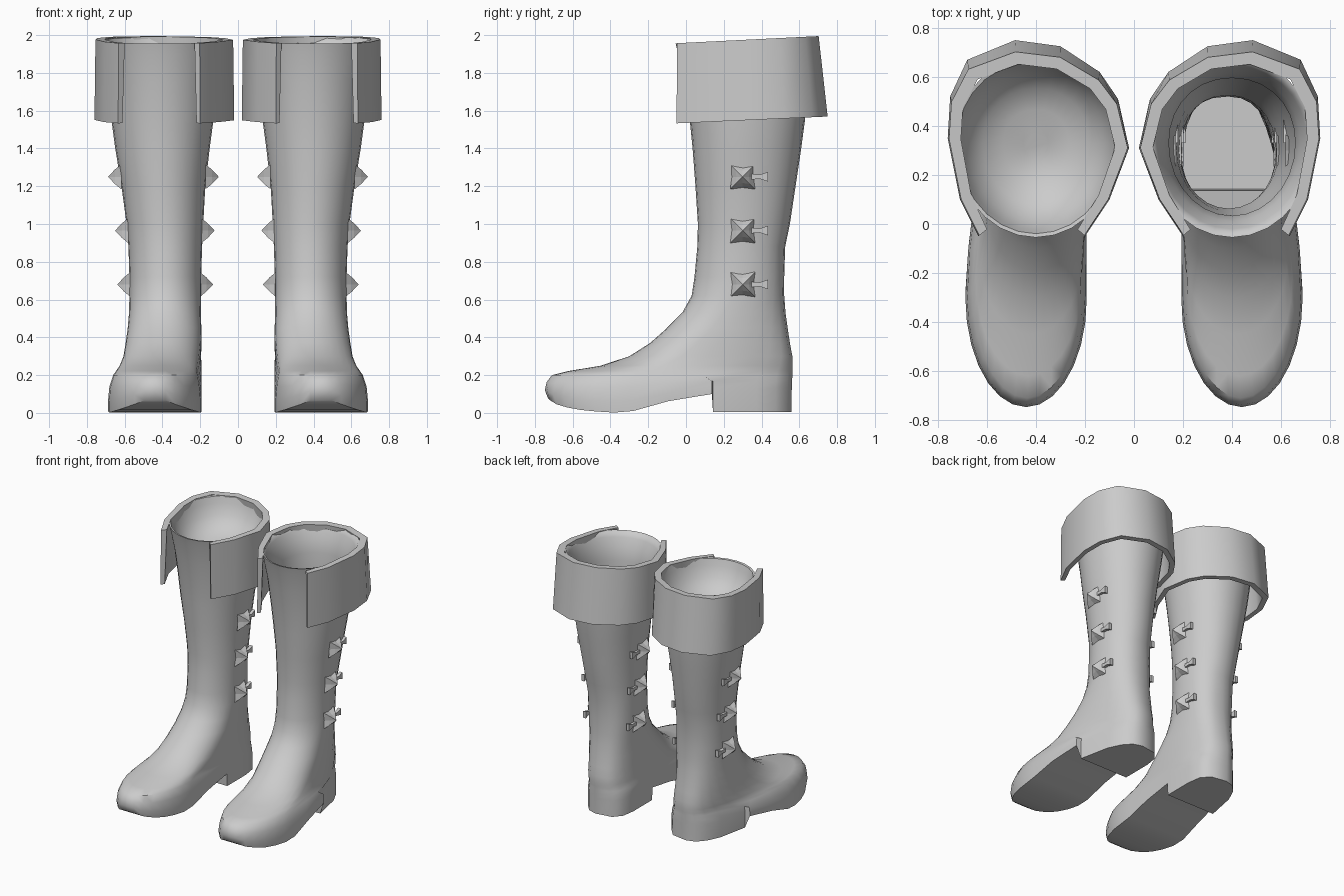
import bpy, bmesh, math

if "Cube" in bpy.data.objects:
    bpy.data.objects.remove(bpy.data.objects["Cube"])

grey = bpy.data.materials.new("boot grey")
grey.diffuse_color = (0.6, 0.6, 0.6, 1)
grey.use_nodes = True
grey.node_tree.nodes["Principled BSDF"].inputs["Base Color"].default_value = grey.diffuse_color
N = 28


def make(name, verts, faces, side, angle=None):
    """Build one part, mirrored for the left boot when side is -1."""
    bm = bmesh.new()
    vs = [bm.verts.new((x * side, y, z)) for x, y, z in verts]
    for f in faces:
        bm.faces.new([vs[i] for i in f])
    bmesh.ops.recalc_face_normals(bm, faces=bm.faces)
    me = bpy.data.meshes.new(name)
    bm.to_mesh(me)
    bm.free()
    me.materials.append(grey)
    ob = bpy.data.objects.new(name, me)
    bpy.context.collection.objects.link(ob)
    if angle:
        bpy.ops.object.select_all(action='DESELECT')
        ob.select_set(True)
        bpy.context.view_layer.objects.active = ob
        bpy.ops.object.shade_smooth_by_angle(angle=math.radians(angle))
    return ob


def lerp(table, t):
    """Piecewise linear lookup."""
    if t <= table[0][0]:
        return table[0][1]
    for (a, va), (b, vb) in zip(table, table[1:]):
        if t <= b:
            return va + (vb - va) * (t - a) / (b - a)
    return table[-1][1]


SOLE = [(-.74, .085), (-.7, .05), (-.6, .02), (-.4, 0), (-.28, .01),
        (-.15, .045), (0, .09), (.08, .1), (.15, .1)]
# Squareness of the back half by height, inner and outer side
INNER = [(.2, 3.6), (.35, 3.1), (.6, 2.7), (1, 2.1)]
OUTER = [(.2, 2.3), (1, 2.1)]

# Body rings: height, front y, widest y, back y, half width, centre x
RINGS = [
    (0, -.73, -.28, .558, .248, .44), (.11, -.747, -.3, .56, .248, .44),
    (.16, -.738, -.3, .562, .241, .44), (.2, -.71, -.27, .563, .226, .435),
    (.222, -.62, -.22, .564, .216, .43), (.25, -.45, -.12, .565, .21, .42),
    (.3, -.3, -.02, .563, .203, .41), (.37, -.19, .06, .55, .2, .4),
    (.45, -.10, .14, .538, .195, .39), (.53, -.02, .2, .527, .19, .387),
    (.62, .03, .25, .52, .19, .385), (.72, .045, .28, .52, .19, .385),
    (.88, .06, .29, .525, .195, .385), (1.0, .063, .3, .55, .203, .387),
    (1.2, .05, .31, .58, .222, .395), (1.4, .035, .31, .61, .25, .4),
    (1.55, .02, .32, .63, .27, .4), (1.75, -.01, .33, .65, .295, .4),
    (1.9, -.04, .33, .665, .325, .4), (1.955, -.055, .33, .675, .335, .4)]


def ring(i):
    z, yf, ym, yb, w, cx = RINGS[i]
    out = []
    heel_k = [k for k in range(N // 2) if -.28 + .838 * -math.cos(2 * math.pi * k / N) > .14][0]
    for k in range(N):
        a = 2 * math.pi * k / N - math.pi / 2
        c, s = math.cos(a), math.sin(a)
        n = 2 if s < 0 else lerp(INNER if c < 0 else OUTER, z)
        x = cx + w * math.copysign(max(0, 1 - abs(s) ** n) ** (1 / n), c)
        if k in (0, N // 2):
            x = cx
        y = ym + (yb - ym if s > 0 else ym - yf) * s
        # The foot turns out slightly, so the heel sits further in
        x -= max(0, cx - .388) * min(1, max(0, (y + .2) / .6)) if z < .5 else 0
        if z < .6:
            x = max(x, .193)
        # Step of the heel: two neighbouring vertices meet at its front
        m = min(k, N - k)
        if i < 3 and m in (heel_k - 1, heel_k):
            y = .137 if m < heel_k else .143
        if z < .2:
            # Spread the low rings evenly between the sole and the foot side
            h = lerp(SOLE, y)
            h += (.2 - h) * (0, .3, .68)[i]
            if i == 0 and m >= heel_k:
                h = .004
        else:
            h = z + (.05 * (y + .05) if z > 1.8 else 0)
        out.append((x, y, h))
    return out


def tube(count, n):
    return [(r * n + k, r * n + (k + 1) % n, (r + 1) * n + (k + 1) % n, (r + 1) * n + k)
            for r in range(count - 1) for k in range(n)]


def boot_body(side):
    verts = [p for i in range(len(RINGS)) for p in ring(i)]
    faces = tube(len(RINGS), N)
    # Arched sole and heel made of strips across the foot
    faces.append((0, 1, N - 1))
    faces += [(k, k + 1, N - k - 1, N - k) for k in range(1, N // 2 - 1)]
    faces.append((N // 2 - 1, N // 2, N // 2 + 1))
    make("boot_body", verts, faces, side, 45)


# Folded cuff outline, open at the front
CUFF = [(.20, -.05), (.10, .1), (.02, .31), (.065, .51), (.14, .62), (.3, .725),
        (.485, .75), (.68, .67), (.75, .52), (.76, .35), (.71, .1), (.635, -.05)]


def cuff(side):
    def level(scale, back, base, slope):
        out = []
        for x, y in CUFF:
            d = y - .33
            d *= (back if d > 0 else 1) * (scale if d > 0 else 1 - (1 - scale) * .5)
            out.append((.4 + (x - .4) * scale, .33 + d, base + slope * (d + .38)))
        return out
    loops = [level(.985, .9, 1.957, .05), level(1, 1, 1.533, .045),
             level(.9, 1, 1.533, .045), level(.85, .9, 1.957, .05)]
    n = len(CUFF)
    verts = [p for l in loops for p in l]
    faces = [(a * n + k, a * n + k + 1, b * n + k + 1, b * n + k)
             for a, b in ((0, 1), (1, 2), (2, 3), (3, 0)) for k in range(n - 1)]
    faces += [(0, n, 2 * n, 3 * n), tuple(a * n + n - 1 for a in range(4))]
    make("cuff", verts, faces, side, 45)


def stud(side, x, z, d):
    """Pinched pyramid with a flared prong; d is the outward direction."""
    r, y0 = .066, .3
    verts = []
    for k in range(8):
        a = k * math.pi / 4
        q = .057 if k % 2 == 0 else r * math.sqrt(2)
        verts.append((x - d * .004, y0 + q * math.cos(a), z + q * math.sin(a)))
    verts += [(x + d * .03, y0 + .58 * (v[1] - y0), z + .58 * (v[2] - z)) for v in verts]
    verts.append((x + d * .066, y0, z))
    faces = tube(2, 8) + [(8 + k, 8 + (k + 1) % 8, 16) for k in range(8)]
    faces.append(tuple(range(8)))
    make("stud", verts, faces, side)
    pv = [(x + d * t, y, z + s * h) for y, h in ((.33, .016), (.39, .011), (.435, .026))
          for t, s in ((-.012, -1), (.012, -1), (.012, 1), (-.012, 1))]
    make("stud_prong", pv, tube(3, 4) + [(0, 1, 2, 3), (8, 9, 10, 11)], side)


def top_lining(side, name, levels, closed):
    """Turned-in lining below the rim, as (scale, drop) steps."""
    rim = ring(len(RINGS) - 1)
    verts = [(.4 + (x - .4) * s, .33 + (y - .33) * s, z - d) for s, d in levels for x, y, z in rim]
    n = len(levels)
    faces = tube(n, N)
    if closed:
        faces.append(tuple(range((n - 1) * N, n * N)))
    make(name, verts, faces, side, 60)


for side in (1, -1):
    boot_body(side)
    cuff(side)
    for z, outer, inner in ((1.25, .622, .168), (.965, .585, .19), (.68, .573, .198)):
        stud(side, outer, z, 1)
        stud(side, inner, z, -1)
top_lining(1, "open_lining", ((1, 0), (.96, .003), (.91, .04), (.83, .1), (.77, .2), (.77, .42)), False)
top_lining(-1, "closed_lining", ((1, 0), (.96, .003), (.92, .05), (.83, .13), (.65, .2), (.4, .24),
                                 (.15, .255)), True)
